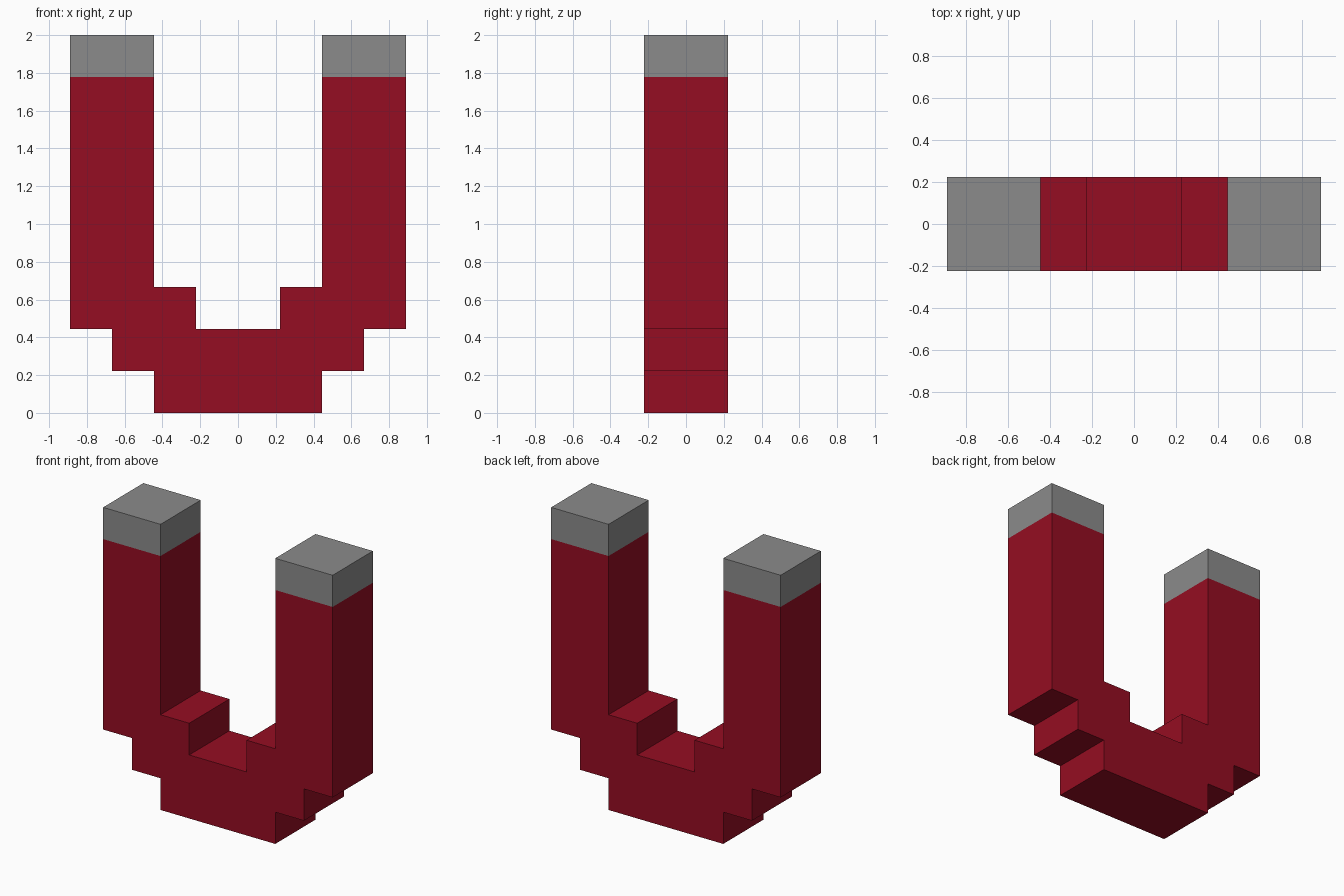
import bpy
import bmesh
from mathutils import Vector

cube = bpy.data.objects.get("Cube")
if cube:
    bpy.data.objects.remove(cube, do_unlink=True)

U = 2 / 9  # block size


def make_material(name, rgb):
    mat = bpy.data.materials.new(name)
    mat.use_nodes = True
    color = (*rgb, 1)
    mat.diffuse_color = color
    bsdf = next(n for n in mat.node_tree.nodes if n.type == "BSDF_PRINCIPLED")
    bsdf.inputs["Base Color"].default_value = color
    return mat


red = make_material("magnet_red", (0.30, 0.004, 0.016))
grey = make_material("tip_grey", (0.26, 0.26, 0.26))

# Stepped outline of the left half, in blocks (x, z), mirrored to a full U
half = [(2, 0), (2, 1), (3, 1), (3, 2), (4, 2), (4, 9),
        (2, 9), (2, 3), (1, 3), (1, 2)]
outline = half + [(-x, z) for x, z in reversed(half)]

# Extrude the outline from front to back
bm = bmesh.new()
front = bm.faces.new([bm.verts.new((x * U, -U, z * U)) for x, z in outline])
back = bmesh.ops.extrude_face_region(bm, geom=[front], use_keep_orig=True)["geom"]
bmesh.ops.translate(bm, vec=(0, 2 * U, 0),
                    verts=[v for v in back if isinstance(v, bmesh.types.BMVert)])

# Cut the arms where the tips begin, then colour by height
tip_z = 8 * U
bmesh.ops.bisect_plane(bm, geom=bm.verts[:] + bm.edges[:] + bm.faces[:],
                       plane_co=Vector((0, 0, tip_z)), plane_no=Vector((0, 0, 1)))
bmesh.ops.recalc_face_normals(bm, faces=bm.faces)
for face in bm.faces:
    face.material_index = int(face.calc_center_median().z > tip_z)

mesh = bpy.data.meshes.new("horseshoe_magnet")
bm.to_mesh(mesh)
bm.free()
mesh.materials.append(red)
mesh.materials.append(grey)
magnet = bpy.data.objects.new("horseshoe_magnet", mesh)
bpy.context.scene.collection.objects.link(magnet)
